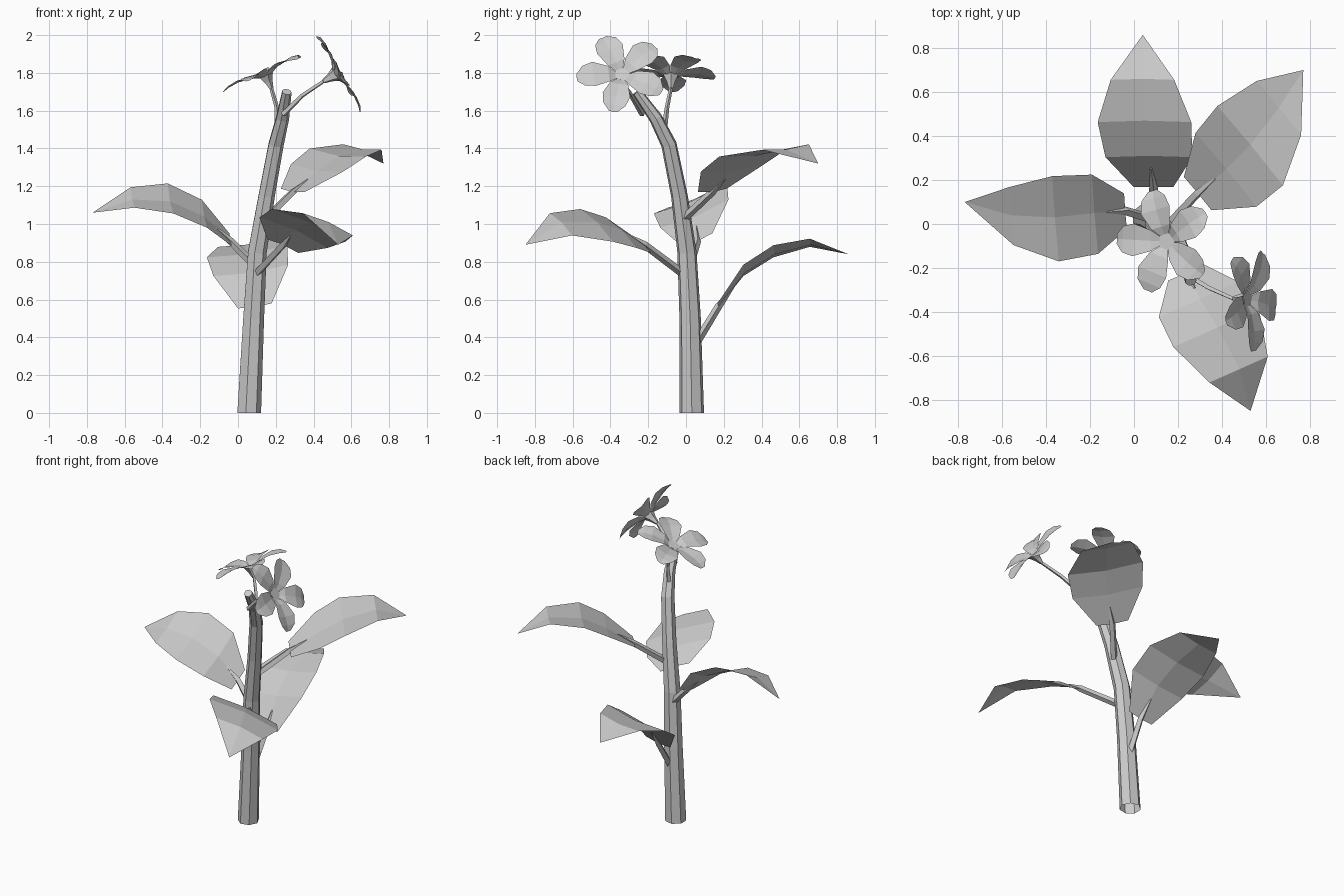
import bpy, bmesh, math
from mathutils import Vector

cube = bpy.data.objects.get("Cube")
if cube:
    bpy.data.objects.remove(cube, do_unlink=True)

grey = bpy.data.materials.new("plain grey")
grey.use_nodes = True
grey.diffuse_color = (0.6, 0.6, 0.6, 1)
grey.node_tree.nodes["Principled BSDF"].inputs["Base Color"].default_value = grey.diffuse_color


def finish(name, bm):
    mesh = bpy.data.meshes.new(name)
    bm.to_mesh(mesh)
    bm.free()
    mesh.materials.append(grey)
    obj = bpy.data.objects.new(name, mesh)
    bpy.context.collection.objects.link(obj)
    return obj


def tube(name, path, radii, sides, start=None):
    """Flat-sided tapering tube along a path, open at the hidden lower end."""
    path = [Vector(p) for p in path]
    bm = bmesh.new()
    rings = []
    for i, (p, r) in enumerate(zip(path, radii)):
        d = (path[min(i + 1, len(path) - 1)] - path[max(i - 1, 0)]).normalized()
        if i == 0 and start:
            d = Vector(start)
        ref = Vector((1, 0, 0)) if abs(d.x) < 0.8 else Vector((0, 1, 0))
        u = (ref - d * ref.dot(d)).normalized()
        v = d.cross(u)
        angles = [math.tau * k / sides for k in range(sides)]
        rings.append([bm.verts.new(p + (u * math.cos(a) + v * math.sin(a)) * r) for a in angles])
    for low, high in zip(rings, rings[1:]):
        for k in range(sides):
            n = (k + 1) % sides
            bm.faces.new((low[k], low[n], high[n], high[k]))
    bm.faces.new(rings[-1])
    return finish(name, bm)


def blade(bm, mid, side, widths, lift):
    """Sheet folded along its midrib; zero width closes it to a point."""
    up = side.cross(mid[-1] - mid[0]).normalized()
    rows = []
    for p, w in zip(mid, widths):
        centre = bm.verts.new(p)
        if w:
            edge = [bm.verts.new(p + side * w * s + up * lift * w) for s in (-1, 1)]
            rows.append((edge[0], centre, edge[1]))
        else:
            rows.append((centre,) * 3)
    for a, b in zip(rows, rows[1:]):
        for k in (0, 1):
            corners = list(dict.fromkeys((a[k], a[k + 1], b[k + 1], b[k])))
            bm.faces.new(corners)


def leaf(name, root, mid, side, half_width):
    mid = [Vector(p) for p in mid]
    bm = bmesh.new()
    side = Vector(side).normalized()
    blade(bm, mid, side, [w * half_width for w in (0.42, 0.93, 1, 0.68, 0)], 0.08)
    finish(name, bm)
    # stalk tapers out just inside the blade
    tube(name + "_stalk", [root, mid[0], mid[0].lerp(mid[1], 0.6)], (0.022, 0.02, 0.004), 4)


def flower(name, stalk, centre, normal, turn):
    centre, n = Vector(centre), Vector(normal).normalized()
    u = Vector((0, 1, 0)).cross(n).normalized()
    v = n.cross(u)
    bm = bmesh.new()
    for k in range(5):
        a = turn + math.tau * k / 5
        out = u * math.cos(a) + v * math.sin(a)
        across = n.cross(out)
        mid = [centre + out * r + n * h for r, h in
               ((0, -0.035), (0.07, 0), (0.15, 0.01), (0.205, 0.005), (0.24, -0.005))]
        blade(bm, mid, -across, (0, 0.048, 0.074, 0.06, 0.022), 0.15)
    finish(name + "_petals", bm)
    base = centre - n * 0.09
    tube(name + "_cup", [base, centre - n * 0.05, centre - n * 0.015], (0.012, 0.024, 0.042), 5)
    tube(name + "_stalk", stalk + [base], (0.016, 0.012, 0.01), 4)


# Main stem, leaning forward at the top
tube("stem",
     [(0.056, 0.031, 0), (0.08, 0.022, 0.5), (0.1, 0.005, 0.85), (0.15, -0.035, 1.15),
      (0.2, -0.09, 1.42), (0.235, -0.16, 1.56), (0.258, -0.26, 1.7)],
     (0.066, 0.058, 0.052, 0.045, 0.042, 0.036, 0.026), 7, (0, 0, 1))

# Four arching leaves
leaf("back_leaf", (0.08, 0.06, 0.38),
     [(0.09, 0.17, 0.56), (0.07, 0.31, 0.74), (0.05, 0.47, 0.84), (0.04, 0.66, 0.89), (0.04, 0.86, 0.84)],
     (1, 0, 0.15), 0.215)
leaf("left_leaf", (0.14, -0.02, 1.02),
     [(0.29, 0.14, 1.17), (0.42, 0.25, 1.28), (0.53, 0.36, 1.36), (0.66, 0.53, 1.395), (0.77, 0.7, 1.32)],
     (0.28, -0.34, -0.04), 0.235)
leaf("right_leaf", (0.09, 0.02, 0.78),
     [(-0.04, 0.06, 0.91), (-0.18, 0.05, 1.04), (-0.36, 0.03, 1.12), (-0.56, 0.04, 1.13), (-0.77, 0.1, 1.06)],
     (-0.03, 0.39, 0.16), 0.21)
leaf("front_leaf", (0.1, -0.02, 0.74),
     [(0.24, -0.22, 0.89), (0.3, -0.34, 0.97), (0.38, -0.47, 1.01), (0.48, -0.66, 1.01), (0.53, -0.85, 0.89)],
     (0.36, 0.16, -0.16), 0.23)

# Two flowers near the tip
flower("upper_flower", [(0.21, -0.12, 1.46), (0.205, -0.1, 1.62)],
       (0.14, -0.08, 1.8), (-0.4, 0, 0.9), math.radians(33))
flower("left_flower", [(0.24, -0.23, 1.58), (0.34, -0.29, 1.68)],
       (0.53, -0.34, 1.8), (0.86, 0, 0.5), math.radians(-11))
